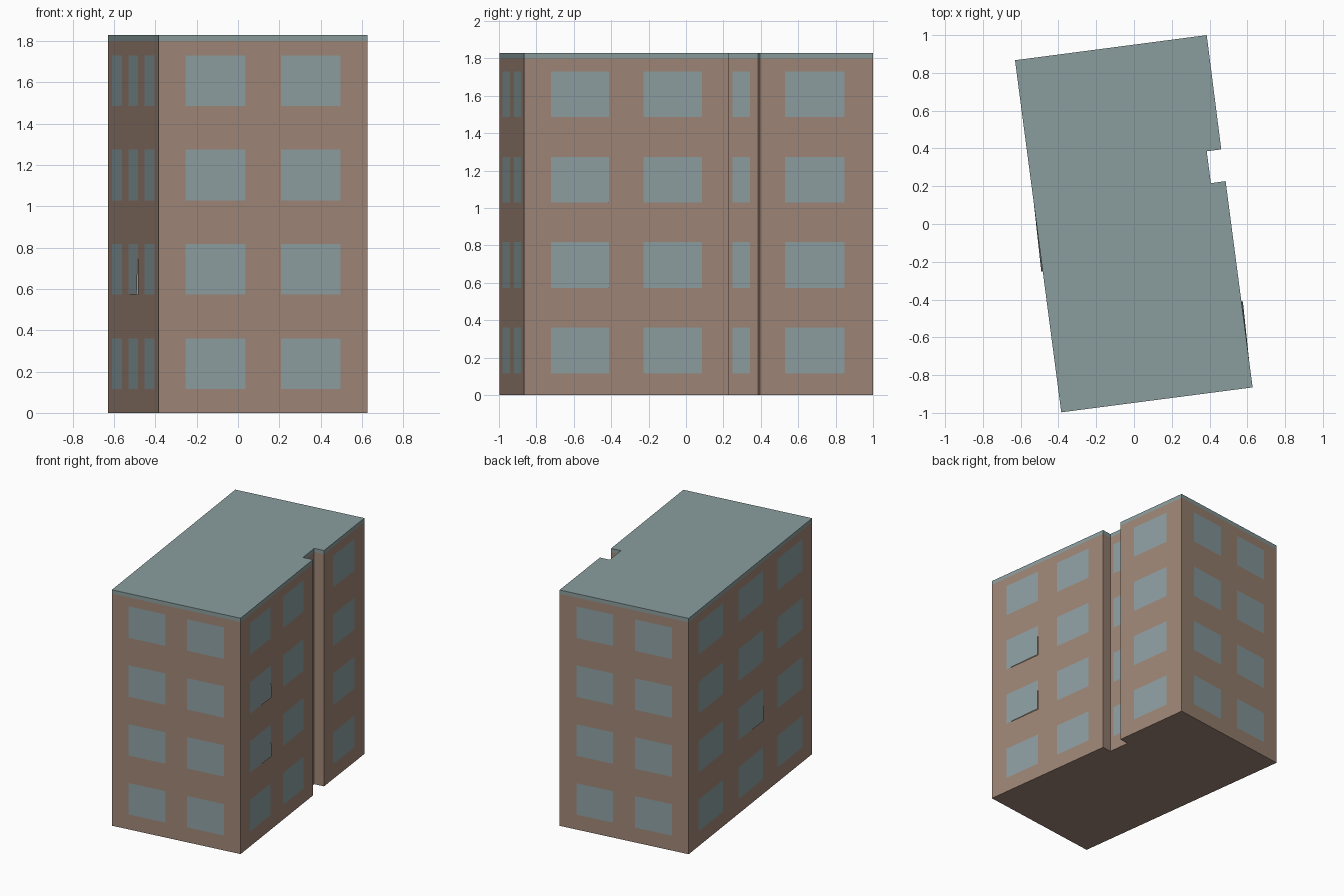
import bpy, bmesh
from mathutils import Vector

cube = bpy.data.objects.get("Cube")
if cube:
    bpy.data.objects.remove(cube)

HEIGHT, EAVES = 1.83, 1.80
FOOTPRINT = [(-0.385, -0.997), (0.628, -0.865), (0.485, 0.227), (0.407, 0.216),
             (0.385, 0.385), (0.462, 0.395), (0.385, 1.0), (-0.63, 0.867)]
# Window spans along each wall, as fractions of its length
PAIR = [(0.13, 0.415), (0.585, 0.87)]
SPANS = [PAIR, PAIR, [], [(0.2, 0.75)], [], [(0.22, 0.75)], PAIR,
         [(0.08, 0.28), (0.405, 0.6), (0.72, 0.92)]]
ROWS = [(0.115 + 0.457 * i, 0.36 + 0.457 * i) for i in range(4)]
# Panes (wall, column, row) whose lower corner stands slightly proud
LOOSE = {(1, 0, 1), (1, 0, 2), (7, 1, 1)}


def material(name, colour):
    mat = bpy.data.materials.new(name)
    mat.use_nodes = True
    mat.diffuse_color = (*colour, 1)
    mat.node_tree.nodes["Principled BSDF"].inputs["Base Color"].default_value = (*colour, 1)
    return mat


def finish(name, bm, mat):
    bmesh.ops.remove_doubles(bm, verts=bm.verts, dist=0.0001)
    mesh = bpy.data.meshes.new(name)
    bm.to_mesh(mesh)
    bm.free()
    mesh.materials.append(mat)
    bpy.context.collection.objects.link(bpy.data.objects.new(name, mesh))


def add_face(bm, points):
    bm.faces.new([bm.verts.new(p) for p in points])


def ring(z):
    return [Vector((x, y, z)) for x, y in FOOTPRINT]


walls, windows, roof = bmesh.new(), bmesh.new(), bmesh.new()

# Each wall is a grid of flush panels; cells inside a span and a row are glass
for w, spans in enumerate(SPANS):
    start = Vector((*FOOTPRINT[w], 0))
    along = Vector((*FOOTPRINT[(w + 1) % len(FOOTPRINT)], 0)) - start
    outward = along.cross(Vector((0, 0, 1))).normalized()
    us = [0, *(u for span in spans for u in span), 1]
    zs = [0, *(z for row in ROWS for z in row), EAVES]

    def quad(u0, u1, z0, z1):
        return [start + along * u + Vector((0, 0, z))
                for u, z in ((u0, z0), (u1, z0), (u1, z1), (u0, z1))]

    for i in range(len(us) - 1):
        for j in range(len(zs) - 1):
            corners = quad(us[i], us[i + 1], zs[j], zs[j + 1])
            glass = i % 2 == 1 and j % 2 == 1
            if glass and (w, i // 2, j // 2) in LOOSE:
                corners[1] += outward * 0.008
            add_face(windows if glass else walls, corners)
    # Roof edge band
    add_face(roof, quad(0, 1, EAVES, HEIGHT))

# Ground slab and flat roof
add_face(walls, reversed(ring(0)))
add_face(roof, ring(HEIGHT))

finish("walls", walls, material("warm brown plaster", (0.35, 0.24, 0.185)))
finish("windows", windows, material("blue grey glass", (0.27, 0.35, 0.365)))
finish("flat_roof", roof, material("grey green roofing", (0.255, 0.335, 0.335)))
